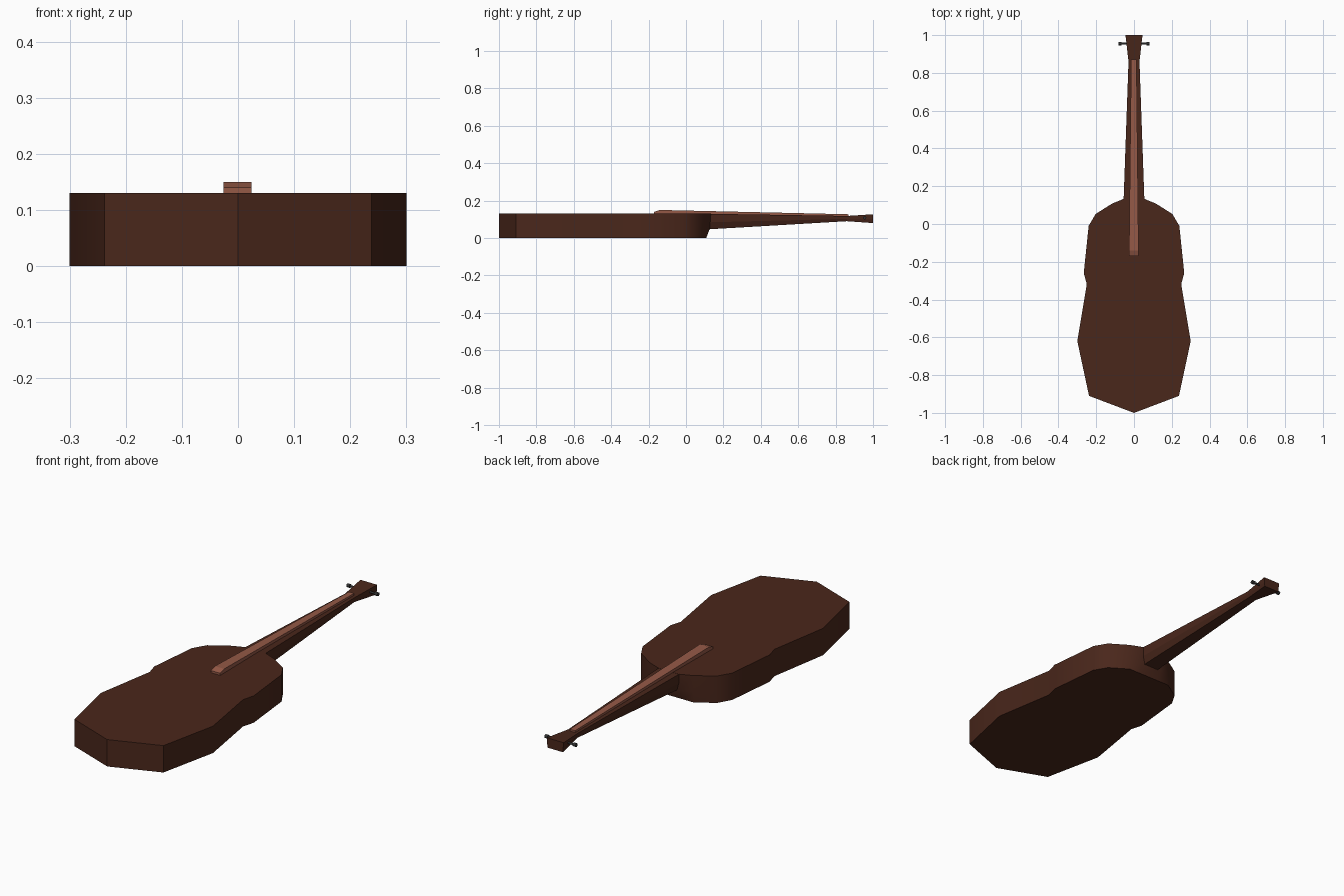
import bpy, bmesh
from math import pi, radians
from mathutils import Matrix

if "Cube" in bpy.data.objects:
    bpy.data.objects.remove(bpy.data.objects["Cube"])


def material(name, rgb):
    m = bpy.data.materials.new(name)
    m.diffuse_color = (*rgb, 1)
    m.use_nodes = True
    m.node_tree.nodes["Principled BSDF"].inputs["Base Color"].default_value = m.diffuse_color
    return m


WOOD = material("dark_wood", (0.068, 0.02, 0.011))
BOARD = material("red_wood", (0.30, 0.10, 0.062))
PEG = material("peg_grey", (0.03, 0.03, 0.03))


def finish(name, bm, mat, angle=None):
    bmesh.ops.recalc_face_normals(bm, faces=bm.faces)
    me = bpy.data.meshes.new(name)
    bm.to_mesh(me)
    bm.free()
    me.materials.append(mat)
    ob = bpy.data.objects.new(name, me)
    bpy.context.collection.objects.link(ob)
    if angle:
        bpy.ops.object.select_all(action='DESELECT')
        ob.select_set(True)
        bpy.context.view_layer.objects.active = ob
        bpy.ops.object.shade_smooth_by_angle(angle=radians(angle))
    return ob


def loft(name, rings, mat, angle=None):
    """Skin a list of equal-length point rings and cap both ends."""
    bm = bmesh.new()
    loops = [[bm.verts.new(p) for p in r] for r in rings]
    for a, b in zip(loops, loops[1:]):
        n = len(a)
        for i in range(n):
            j = (i + 1) % n
            bm.faces.new((a[i], a[j], b[j], b[i]))
    bm.faces.new(loops[0])
    bm.faces.new(loops[-1])
    return finish(name, bm, mat, angle)


# Body: mirrored half outline extruded upward
half = [(0.238, -0.91), (0.30, -0.62), (0.25, -0.318), (0.266, -0.26),
        (0.24, -0.01), (0.203, 0.053), (0.116, 0.108), (0.055, 0.133)]
outline = [(0, -1.0)] + half + [(-x, y) for x, y in reversed(half)]
# the shoulder next to the neck leans inward toward the underside
loft("body", [[(x, min(y, 0.108), 0) for x, y in outline],
              [(x, min(y, 0.127), 0.05) for x, y in outline],
              [(x, y, 0.13) for x, y in outline]], WOOD, 30)

# Neck and head: (y, top half width, bottom half width, bottom z, top z)
neck = [(0.06, 0.055, 0.05, 0.02, 0.1295), (0.128, 0.055, 0.04, 0.047, 0.1295),
        (0.86, 0.029, 0.02, 0.09, 0.118), (1.0, 0.045, 0.042, 0.08, 0.127)]
loft("neck", [[(-t, y, z1), (t, y, z1), (t * 0.95, y, z0 + (z1 - z0) * 0.45),
               (b, y, z0), (-b, y, z0), (-t * 0.95, y, z0 + (z1 - z0) * 0.45)]
              for y, t, b, z0, z1 in neck], WOOD)

# Fingerboard: tapering slab with a bevelled front lip
board = [(-0.17, 0.025, 0.128, 0.14), (-0.14, 0.025, 0.128, 0.15),
         (0.87, 0.014, 0.112, 0.127)]
loft("fingerboard", [[(-w - 0.001, y, z0), (w - 0.001, y, z0),
                      (w - 0.001, y, z1), (-w - 0.001, y, z1)]
                     for y, w, z0, z1 in board], BOARD)

# Tuning pegs: a shaft with a knob on each side of the head
for side, label in ((-1, "left"), (1, "right")):
    bm = bmesh.new()
    turn = Matrix.Rotation(pi / 2, 4, 'Y')
    for x, r, d in ((0.055, 0.005, 0.05), (0.075, 0.009, 0.016)):
        bmesh.ops.create_cone(bm, cap_ends=True, segments=8, radius1=r, radius2=r, depth=d,
                              matrix=Matrix.Translation((side * x, 0.955, 0.108)) @ turn)
    finish("tuning_peg_" + label, bm, PEG, 50)
